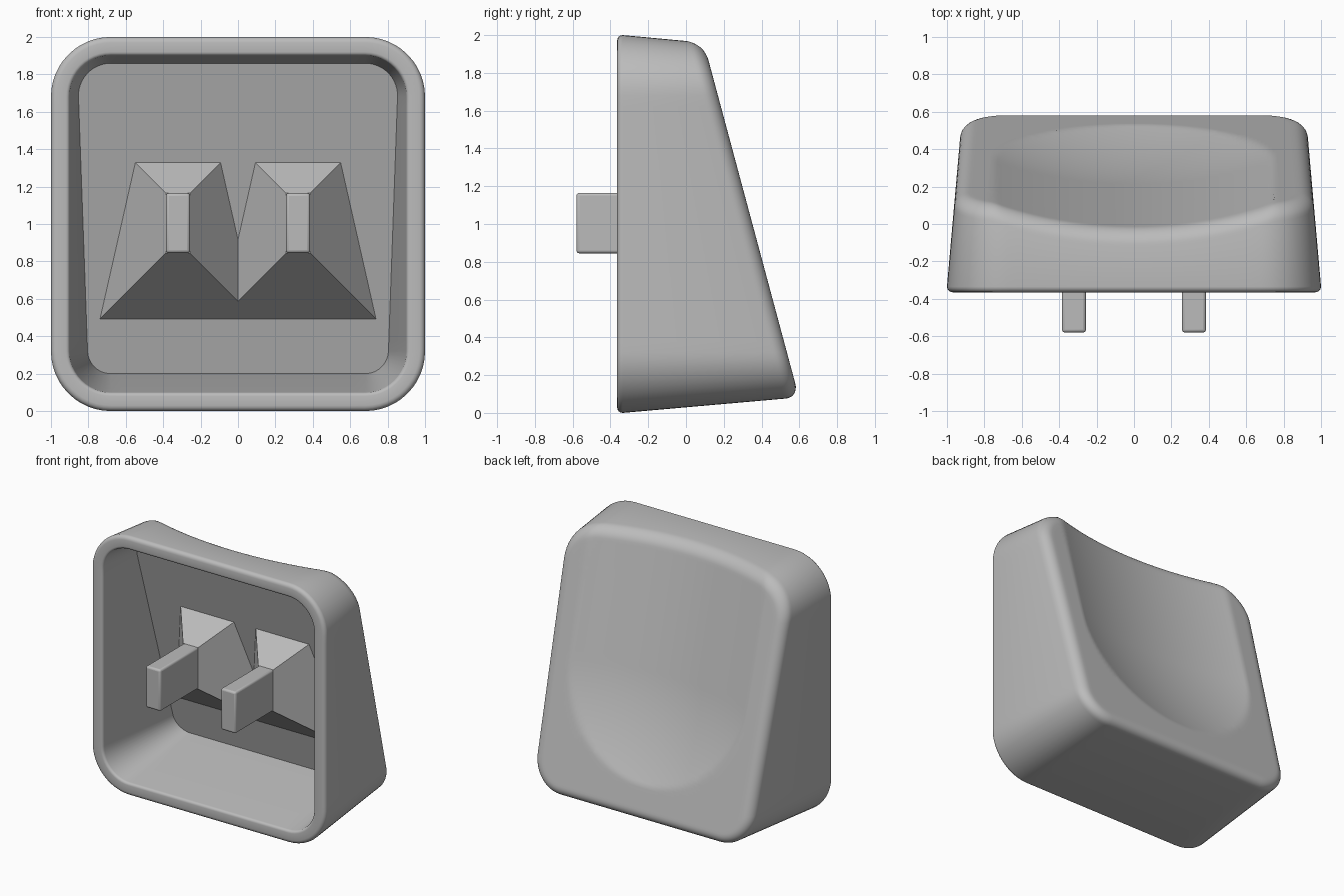
import bpy
import bmesh
from math import sin, cos, pi, sqrt

cube = bpy.data.objects.get("Cube")
if cube:
    bpy.data.objects.remove(cube, do_unlink=True)

grey = bpy.data.materials.new("plain grey")
grey.use_nodes = True
GREY = (0.5, 0.5, 0.5, 1)
grey.diffuse_color = GREY
grey.node_tree.nodes["Principled BSDF"].inputs["Base Color"].default_value = GREY

FRONT = -0.365     # open rim
CORE, RADIUS = 0.68, 0.32
SLOPE = 0.2686     # tilt of the back face
FILLET = 0.08


def finish(bm, name):
    bmesh.ops.recalc_face_normals(bm, faces=bm.faces)
    mesh = bpy.data.meshes.new(name)
    bm.to_mesh(mesh)
    bm.free()
    mesh.materials.append(grey)
    obj = bpy.data.objects.new(name, mesh)
    bpy.context.collection.objects.link(obj)
    bpy.ops.object.select_all(action='DESELECT')
    obj.select_set(True)
    bpy.context.view_layer.objects.active = obj
    return obj


def tilted(z):
    return 0.11 + (1.9 - z) * SLOPE


def floor_y(z):
    return tilted(z) - 0.18


def back_y(x, z):
    """Tilted face with a scoop: a trough with a round lower end."""
    v = max(0, 1.05 - z) * 1.035
    big, depth = 2.4, 0.12
    sag = sqrt(big * big - x * x - v * v) - (big - depth)
    return tilted(z) - max(0, sag) * 1.035


# Rounded square outline: core point plus outward normal
outline = []
ARC, SIDE = 12, 24
for k in range(4):
    c, s = [(1, 0), (0, 1), (-1, 0), (0, -1)][k]
    for i in range(SIDE):
        t = CORE * (2 * i / SIDE - 1)
        outline.append((c * CORE - s * t, s * CORE + c * t, c, s))
    for i in range(ARC):
        a = k * pi / 2 + pi / 2 * i / ARC
        outline.append((CORE * (c - s), CORE * (c + s), cos(a), sin(a)))


def at(p, inset):
    r = RADIUS - inset
    return p[0] + p[2] * r, 1 + p[1] + p[3] * r


def flat_ring(inset, y):
    return [(x, y, z) for x, z in (at(p, inset) for p in outline)]


# Cavity floor, cavity wall and front lip
rings = []
floor_ring = []
for p in outline:
    inset = 0.13
    for _ in range(8):
        x, z = at(p, inset)
        inset = 0.1 + 0.133 * (floor_y(z) - FRONT)
    floor_ring.append((x, floor_y(z), z))
rings.append(floor_ring)
for i in range(5):
    a = pi / 2 * i / 4
    rings.append(flat_ring(0.08 + 0.02 * cos(a), FRONT + 0.02 * (1 - sin(a))))
for i in range(5):
    a = pi / 2 * i / 4
    rings.append(flat_ring(0.03 * (1 - sin(a)), FRONT + 0.03 * (1 - cos(a))))

# Tapered outer wall, rounded into the back face
wall = []
for p in outline:
    inset = 0.05
    for _ in range(8):
        x, z = at(p, inset)
        inset = 0.085 * (back_y(x, z) - FILLET - FRONT)
    wall.append(inset)
for i in range(9):
    a = pi / 2 * i / 8
    ring = []
    for p, inset in zip(outline, wall):
        x, z = at(p, inset + FILLET * (1 - cos(a)))
        ring.append((x, back_y(x, z) - FILLET * (1 - sin(a)), z))
    rings.append(ring)

# Scooped back face as shrinking rings
edge = rings[-1]
STEPS = 44
for i in range(1, STEPS):
    s = 1 - i / STEPS
    ring = []
    for x, _, z in edge:
        x, z = x * s, 1 + (z - 1) * s
        ring.append((x, back_y(x, z), z))
    rings.append(ring)

bm = bmesh.new()
loops = [[bm.verts.new(co) for co in ring] for ring in rings]
count = len(outline)
for a, b in zip(loops, loops[1:]):
    for i in range(count):
        j = (i + 1) % count
        bm.faces.new((a[i], a[j], b[j], b[i]))
bm.faces.new(loops[0])
bm.faces.new(loops[-1])
finish(bm, "cap_shell")
bpy.ops.object.shade_smooth_by_angle(angle=pi / 6)

# Mounting stems and their flared supports
X0, X1, Z0, Z1 = 0.257, 0.385, 0.845, 1.165
for side, tag in ((1, "left"), (-1, "right")):
    bm = bmesh.new()
    bmesh.ops.create_cube(bm, size=1)
    for v in bm.verts:
        v.co = (side * (X1 if v.co.x > 0 else X0),
                -0.08 if v.co.y > 0 else -0.58,
                Z1 if v.co.z > 0 else Z0)
    stem = finish(bm, tag + "_stem")
    bevel = stem.modifiers.new("soft edges", 'BEVEL')
    bevel.width, bevel.segments = 0.015, 3
    bpy.ops.object.shade_smooth_by_angle(angle=pi / 6)

    bm = bmesh.new()
    bmesh.ops.create_cube(bm, size=1)
    for v in bm.verts:
        spread = 0
        if v.co.y > 0:
            spread = 0.165 if v.co.z > 0 else 0.355
        z = Z1 + spread if v.co.z > 0 else Z0 - spread
        x = X1 + spread if v.co.x > 0 else X0 - spread
        v.co = (side * x, floor_y(z) + 0.002 if spread else -0.12, z)
    finish(bm, tag + "_stem_support")
